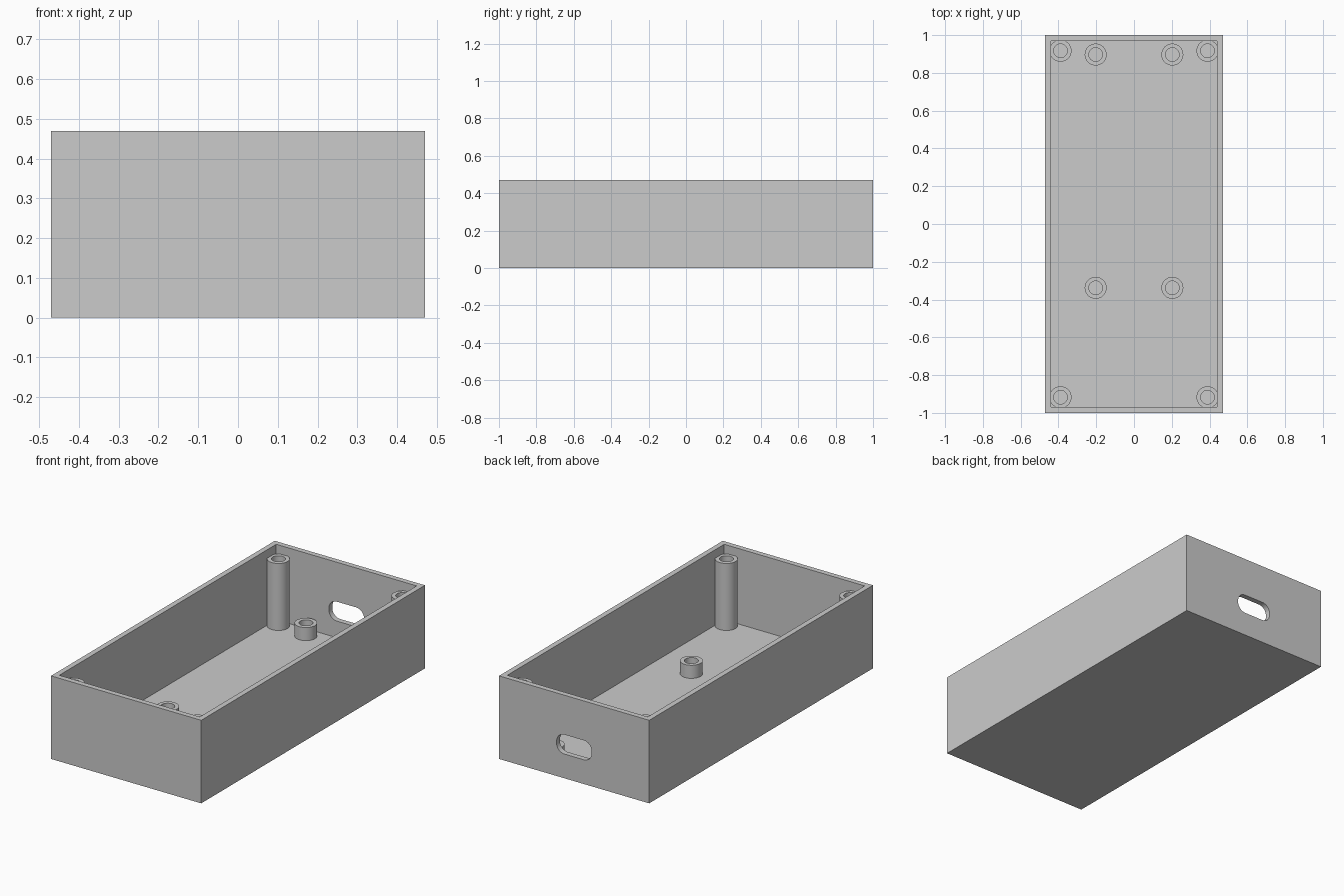
import bpy
import bmesh
from math import cos, sin, pi

cube = bpy.data.objects.get("Cube")
if cube:
    bpy.data.objects.remove(cube, do_unlink=True)

W, L, H = 0.94, 2.0, 0.47      # outer size
WALL = 0.043                   # wall and floor thickness
SEG = 48

grey = bpy.data.materials.new("plain grey")
grey.use_nodes = True
colour = (0.6, 0.6, 0.6, 1)
grey.diffuse_color = colour
grey.node_tree.nodes["Principled BSDF"].inputs["Base Color"].default_value = colour


def finish(name, bm):
    """Turn a bmesh into a linked object."""
    bmesh.ops.recalc_face_normals(bm, faces=bm.faces)
    mesh = bpy.data.meshes.new(name)
    bm.to_mesh(mesh)
    bm.free()
    mesh.materials.append(grey)
    obj = bpy.data.objects.new(name, mesh)
    bpy.context.collection.objects.link(obj)
    return obj


def smooth(obj):
    bpy.ops.object.select_all(action="DESELECT")
    obj.select_set(True)
    bpy.context.view_layer.objects.active = obj
    bpy.ops.object.shade_smooth_by_angle(angle=pi / 6)


def tray():
    """Open box: inset the top face and push it down to the floor."""
    bm = bmesh.new()
    bmesh.ops.create_cube(bm, size=1)
    for v in bm.verts:
        v.co = (v.co.x * W, v.co.y * L, (v.co.z + 0.5) * H)
    top = max(bm.faces, key=lambda f: f.calc_center_median().z)
    bmesh.ops.inset_region(bm, faces=[top], thickness=WALL)
    pit = bmesh.ops.extrude_discrete_faces(bm, faces=[top])["faces"][0]
    for v in pit.verts:
        v.co.z = WALL
    return finish("tray", bm)


def slot_cutter(width, height, radius, z):
    """Rounded bar that passes through the back wall."""
    bm = bmesh.new()
    ring = []
    for i, (sx, sz) in enumerate([(1, 1), (-1, 1), (-1, -1), (1, -1)]):
        for k in range(13):
            a = (i + k / 12) * pi / 2
            ring.append(bm.verts.new((sx * (width / 2 - radius) + radius * cos(a), L / 2 - 0.1,
                                      z + sz * (height / 2 - radius) + radius * sin(a))))
    face = bm.faces.new(ring)
    out = bmesh.ops.extrude_face_region(bm, geom=[face])["geom"]
    bmesh.ops.translate(bm, vec=(0, 0.2, 0),
                        verts=[g for g in out if isinstance(g, bmesh.types.BMVert)])
    obj = finish("slot_cutter", bm)
    obj.hide_render = True
    return obj


def boss(name, x, y, top, outer=0.058, inner=0.036):
    """Hollow round post standing on the floor."""
    bm = bmesh.new()
    profile = [(outer, WALL - 0.01), (outer, top), (inner, top), (inner, WALL - 0.01)]
    rings = [[bm.verts.new((x + r * cos(2 * pi * k / SEG), y + r * sin(2 * pi * k / SEG), z))
              for k in range(SEG)] for r, z in profile]
    for a, b in zip(rings, rings[1:] + rings[:1]):
        for k in range(SEG):
            n = (k + 1) % SEG
            bm.faces.new((a[k], a[n], b[n], b[k]))
    smooth(finish(name, bm))


# Tray with the port slot in the back wall
box = tray()
cutter = slot_cutter(0.22, 0.11, 0.05, 0.192)
cut = box.modifiers.new("slot", "BOOLEAN")
cut.operation = "DIFFERENCE"
cut.solver = "EXACT"
cut.object = cutter
bpy.context.view_layer.objects.active = box
box.select_set(True)
bpy.ops.object.modifier_apply(modifier=cut.name)
bpy.data.objects.remove(cutter, do_unlink=True)
smooth(box)

# Tall corner screw posts and short board standoffs
for side, sx in (("left", 1), ("right", -1)):
    for end, sy, standoff_y in (("front", -1, -0.338), ("back", 1, 0.897)):
        boss(f"{end}_{side}_screw_post", sx * 0.389, sy * 0.917, 0.422)
        boss(f"{end}_{side}_standoff", sx * 0.203, standoff_y, 0.117)
